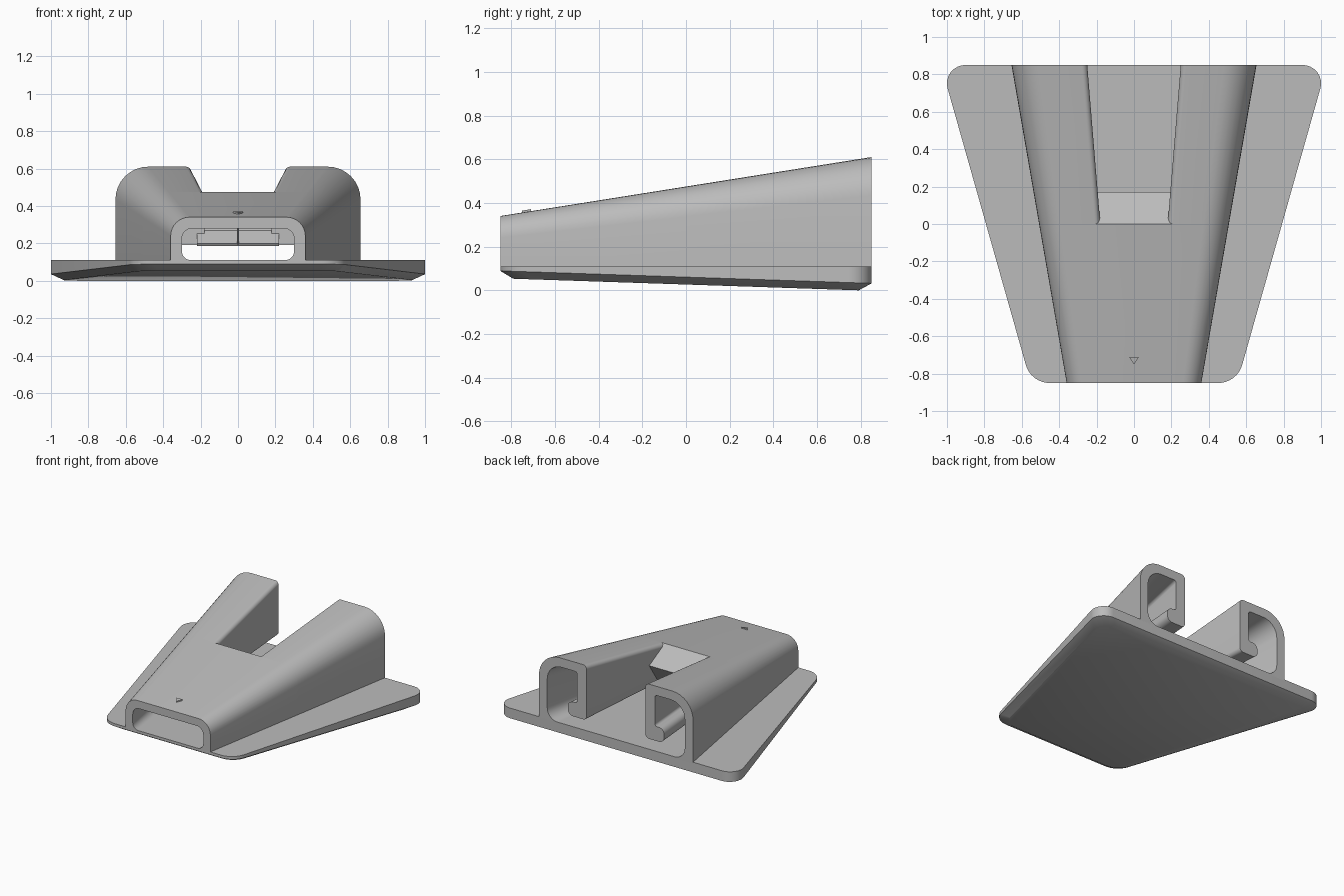
import bpy, bmesh, math
from mathutils import Vector

cube = bpy.data.objects.get("Cube")
if cube:
    bpy.data.objects.remove(cube, do_unlink=True)

GREY = (0.5, 0.5, 0.5, 1)
mat = bpy.data.materials.new("plain grey")
mat.use_nodes = True
mat.diffuse_color = GREY
mat.node_tree.nodes["Principled BSDF"].inputs["Base Color"].default_value = GREY

FRONT, BACK, SLOT_END = -0.85, 0.85, 0.0
PLATE_TOP = 0.11


def along(y, a, b):
    """Value going evenly from a at the front to b at the back."""
    return a + (b - a) * (y - FRONT) / (BACK - FRONT)


def rounded(corners, steps=8):
    """Closed 2D outline; each corner is (x, y, trim), trim > 0 gives an arc."""
    out = []
    for i, (x, y, d) in enumerate(corners):
        p = Vector((x, y))
        if d == 0:
            out.append(p)
            continue
        u = (Vector(corners[i - 1][:2]) - p).normalized()
        v = (Vector(corners[(i + 1) % len(corners)][:2]) - p).normalized()
        a, b = p + u * d, p + v * d
        w = math.sin(u.angle(v) / 2)
        for k in range(steps + 1):
            t = k / steps
            ka, kp, kb = (1 - t) ** 2, 2 * w * t * (1 - t), t * t
            out.append((a * ka + p * kp + b * kb) / (ka + kp + kb))
    return out


def loft(name, rings, mirror=False):
    """Skin a row of matching rings and cap both ends."""
    bm = bmesh.new()
    rows = [[bm.verts.new(p) for p in ring] for ring in rings]
    for r, s in zip(rows, rows[1:]):
        for i in range(len(r)):
            bm.faces.new((r[i - 1], r[i], s[i], s[i - 1]))
    bm.faces.new(rows[0])
    bm.faces.new(rows[-1])
    bmesh.ops.recalc_face_normals(bm, faces=bm.faces)
    mesh = bpy.data.meshes.new(name)
    bm.to_mesh(mesh)
    bm.free()
    mesh.materials.append(mat)
    ob = bpy.data.objects.new(name, mesh)
    bpy.context.collection.objects.link(ob)
    if mirror:
        ob.modifiers.new("mirror", 'MIRROR').use_mirror_merge = False
    bpy.ops.object.select_all(action='DESELECT')
    ob.select_set(True)
    bpy.context.view_layer.objects.active = ob
    bpy.ops.object.shade_smooth_by_angle(angle=math.radians(30))
    return ob


def at_y(y, outline):
    return [(p.x, y, p.y) for p in outline]


# Base plate: tapered outline, chamfered and sloping underside
outline = rounded([(-0.55, FRONT, 0.1), (0.55, FRONT, 0.1),
                   (1.03, BACK, 0.13), (-1.03, BACK, 0.13)])
wide = max(p.x for p in outline)
for p in outline:
    p.x /= wide


def underside(y):
    return along(y, 0.057, 0)


loft("base_plate", [
    [(p.x, p.y, PLATE_TOP) for p in outline],
    [(p.x, p.y, underside(p.y) + 0.032) for p in outline],
    [(p.x * 0.93, p.y * 0.93, max(0, underside(p.y * 0.93) - 0.002)) for p in outline]])


# Tunnel dimensions at any depth
def tunnel(y):
    w, h = along(y, 0.36, 0.655), along(y, 0.34, 0.61)
    return w, h, along(y, 0.1, 0.175), w - along(y, 0.06, 0.07), h - along(y, 0.06, 0.07)


# Closed front half of the tunnel
def arch(y):
    w, h, r, wi, hi = tunnel(y)
    ri, g, low = along(y, 0.055, 0.12), along(y, 0.05, 0.09), PLATE_TOP - 0.01
    return at_y(y, rounded([
        (-w, low, 0), (-w, h, r), (w, h, r), (w, low, 0),
        (wi - g, low, 0), (wi - g, PLATE_TOP, 0), (wi, PLATE_TOP, g * 0.97),
        (wi, hi, ri), (-wi, hi, ri),
        (-wi, PLATE_TOP, g * 0.97), (g - wi, PLATE_TOP, 0), (g - wi, low, 0)]))


loft("front_arch", [arch(FRONT), arch(SLOT_END)])


# Rear side walls with an inner flange and an outward curled lip
def hook(y):
    w, h, r, wi, hi = tunnel(y)
    s = 0.18 + 0.07 * (y - SLOT_END) / (BACK - SLOT_END)
    ri, g, low = along(y, 0.055, 0.12), along(y, 0.05, 0.09), PLATE_TOP - 0.01
    f, lip = s + 0.08, s + 0.16
    return at_y(y, rounded([
        (w, low, 0), (w, h, r), (s, h, 0.03), (s, 0.19, 0.03),
        (lip, 0.19, 0.045), (lip, 0.3, 0.045), (f, 0.3, 0.02), (f, hi, 0.02),
        (wi, hi, ri), (wi, PLATE_TOP, g * 0.97),
        (wi - g, PLATE_TOP, 0), (wi - g, low, 0)]))


loft("rear_hook_wall", [hook(SLOT_END), hook(BACK)], mirror=True)

# Sloped nose closing the slot, with its lip curling forward
nose = [(-0.06, 0.45), (0, 0.475), (0.17, 0.365), (0.06, 0.19), (-0.05, 0.185),
        (-0.06, 0.2), (0.02, 0.27), (0.04, 0.38), (-0.06, 0.41)]
loft("slot_nose", [[(x, y, z) for y, z in nose] for x in (-0.22, 0.22)])

# Thin central rib under the roof
rib = [(-0.06, 0.19), (0.03, 0.19), (0.03, 0.43), (-0.25, 0.39)]
loft("center_rib", [[(x, y, z) for y, z in rib] for x in (-0.006, 0.006)])

# Raised direction arrow on the roof
arrow = [(-0.027, -0.71), (0.027, -0.71), (0, -0.75)]
loft("direction_arrow", [[(x, y, along(y, 0.34, 0.61) + lift) for x, y in arrow]
                         for lift in (-0.01, 0.009)])
